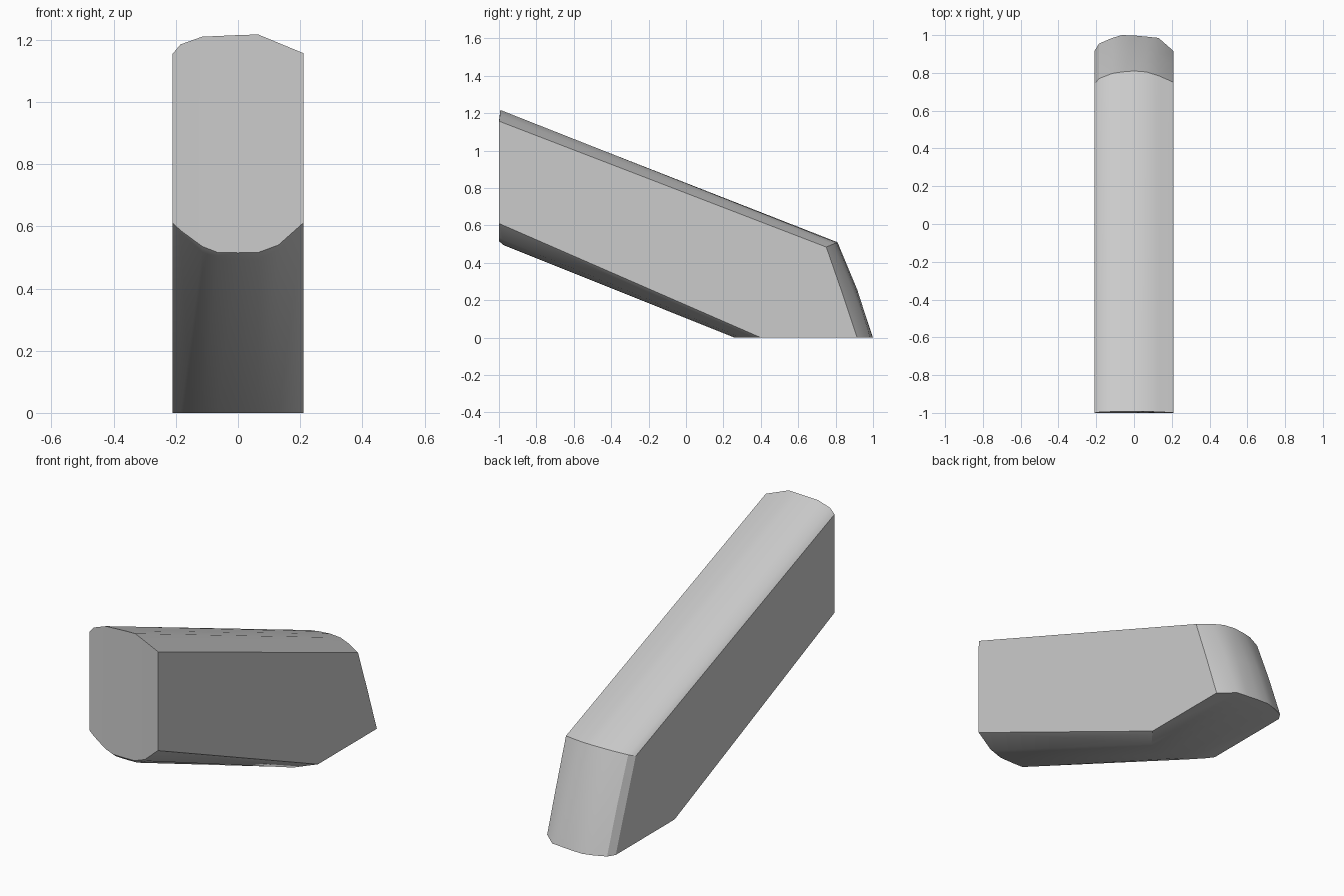
import bpy
import bmesh
import math

default = bpy.data.objects.get("Cube")
if default:
    bpy.data.objects.remove(default, do_unlink=True)

# One flat grey
grey = bpy.data.materials.new("light_grey")
grey.use_nodes = True
colour = (0.6, 0.6, 0.6, 1)
grey.diffuse_color = colour
grey.node_tree.nodes["Principled BSDF"].inputs["Base Color"].default_value = colour

# Sections across the width: x, front top, front bottom, bend y, back end y
SECTIONS = [
    (-0.21, 1.155, 0.61, 0.74, 0.915),
    (-0.185, 1.185, 0.583, 0.77, 0.955),
    (-0.115, 1.21, 0.525, 0.797, 0.985),
    (-0.065, 1.212, 0.503, 0.805, 1.0),
    (0.0, 1.215, 0.502, 0.81, 0.998),
    (0.065, 1.217, 0.503, 0.805, 0.992),
    (0.13, 1.19, 0.53, 0.785, 0.985),
    (0.21, 1.157, 0.61, 0.75, 0.915),
]


def side_outline(top, bottom, bend_y, end_y):
    """Side outline (y, z) of one section, clockwise from the front top."""
    round_top = (bend_y - 0.74) / 0.07
    round_bottom = (0.61 - bottom) / 0.108
    bend_z = 0.48 + 0.03 * round_top
    return [
        (-1 + 0.008 * round_top, top),
        (bend_y, bend_z),
        ((bend_y + end_y) / 2 + 0.012 * round_top, bend_z / 2),
        (end_y, 0),
        (0.4 - 0.14 * round_bottom, 0),
        (-1 + 0.025 * round_bottom + 0.001, bottom - 0.008 * round_bottom),
        (-1, bottom + 0.012 * round_bottom + 0.001),
    ]


# Slanted block lofted from side to side, with flat side caps
bm = bmesh.new()
loops = [[bm.verts.new((x, y, z)) for y, z in side_outline(*rest)]
         for x, *rest in SECTIONS]
for a, b in zip(loops, loops[1:]):
    for i in range(len(a)):
        j = (i + 1) % len(a)
        bm.faces.new((a[i], a[j], b[j], b[i]))
bm.faces.new(loops[0])
bm.faces.new(loops[-1])
bmesh.ops.recalc_face_normals(bm, faces=bm.faces)
mesh = bpy.data.meshes.new("slanted_block")
bm.to_mesh(mesh)
bm.free()
mesh.materials.append(grey)

block = bpy.data.objects.new("slanted_block", mesh)
bpy.context.collection.objects.link(block)
bpy.ops.object.select_all(action="DESELECT")
block.select_set(True)
bpy.context.view_layer.objects.active = block
bpy.ops.object.shade_smooth_by_angle(angle=math.radians(30))
